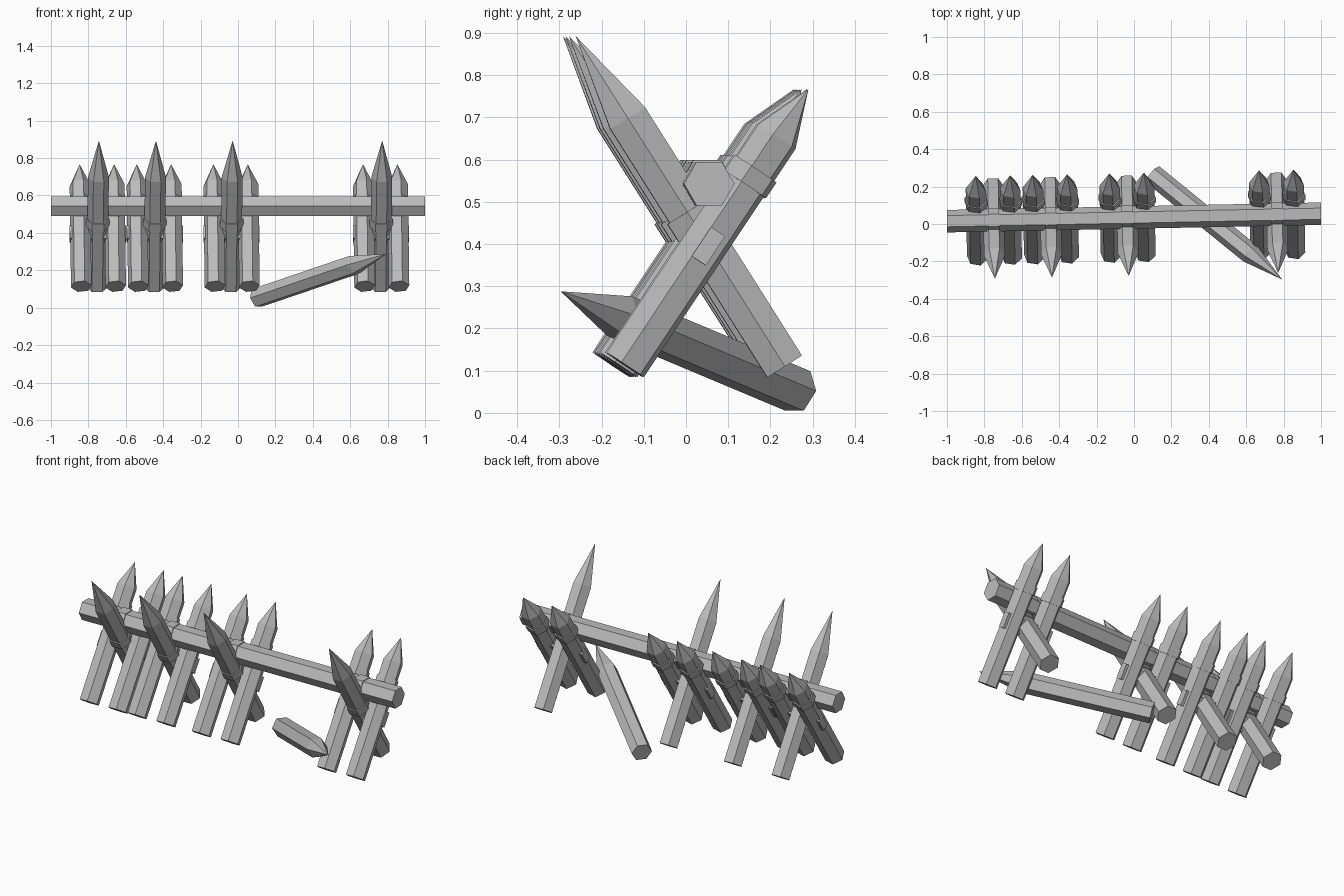
import bpy, bmesh, math
from mathutils import Matrix, Vector

cube = bpy.data.objects.get("Cube")
if cube:
    bpy.data.objects.remove(cube)

grey = bpy.data.materials.new("weathered grey wood")
grey.use_nodes = True
color = (0.5, 0.5, 0.5, 1)
grey.diffuse_color = color
grey.node_tree.nodes["Principled BSDF"].inputs["Base Color"].default_value = color

RADIUS = 0.056
# The barricade is turned slightly around the vertical
TURN = Matrix.Translation((0, 0.035, 0)) @ Matrix.Rotation(0.02, 4, 'Z')


def hex_log(name, start, end, radius=RADIUS, point=0.0, roll=0.0, frame=TURN):
    """Six-sided log from start to end, with an optional sharpened point."""
    start, end = Vector(start), Vector(end)
    axis = (end - start).normalized()
    side = axis.cross(Vector((0, 0, 1))).normalized()
    up = side.cross(axis)
    bm = bmesh.new()

    def ring(center):
        angles = [roll + i * math.tau / 6 for i in range(6)]
        return [bm.verts.new(center + radius * (side * math.cos(a) + up * math.sin(a)))
                for a in angles]

    low, high = ring(start), ring(end - axis * point)
    bm.faces.new(low)
    tip = bm.verts.new(end) if point else None
    if not point:
        bm.faces.new(high)
    for i in range(6):
        j = (i + 1) % 6
        bm.faces.new((low[i], low[j], high[j], high[i]))
        if tip:
            bm.faces.new((high[i], high[j], tip))
    return finish(name, bm, frame)


def finish(name, bm, frame):
    bmesh.ops.recalc_face_normals(bm, faces=bm.faces)
    mesh = bpy.data.meshes.new(name)
    bm.to_mesh(mesh)
    bm.free()
    mesh.materials.append(grey)
    obj = bpy.data.objects.new(name, mesh)
    obj.matrix_world = frame
    bpy.context.collection.objects.link(obj)
    return obj


def band(name, start, end, height, length, roll=0.0):
    """Short collar around a log, centred at the given height."""
    start, end = Vector(start), Vector(end)
    middle = start.lerp(end, (height - start.z) / (end.z - start.z))
    half = (end - start).normalized() * length / 2
    hex_log(name, middle - half, middle + half, RADIUS * 1.12, roll=roll)


# Long horizontal beam
hex_log("beam", (-1, 0, 0.543), (1, 0, 0.543), 0.06)

# Four groups: one long stake leaning forward, two short ones leaning back
for n, x in enumerate((-0.75, -0.445, -0.035, 0.765), 1):
    foot, tip = (x, 0.183, 0.11), (x, -0.312, 0.893)
    hex_log(f"front_stake_{n}", foot, tip, point=0.23)
    band(f"front_stake_band_{n}", foot, tip, 0.455, 0.05)
    hex_log(f"beam_band_{n}", (x - 0.03, 0, 0.543), (x + 0.03, 0, 0.543), 0.065)

    for label, s in (("right", -1), ("left", 1)):
        px = x + s * 0.092
        foot, tip = (px, -0.196, 0.114), (px, 0.238, 0.767)
        roll = math.radians(12)
        hex_log(f"{label}_back_stake_{n}", foot, tip, point=0.135, roll=roll)
        band(f"{label}_back_stake_band_{n}", foot, tip, 0.56, 0.045, roll)

    # Cross peg through the point where the stakes meet
    bm = bmesh.new()
    bmesh.ops.create_cube(bm, size=1)
    bmesh.ops.scale(bm, vec=(0.3, 0.04, 0.083), verts=bm.verts)
    lean = Matrix.Translation((x, 0, 0.395)) @ Matrix.Rotation(-0.587, 4, 'X')
    finish(f"cross_peg_{n}", bm, TURN @ lean)

# Loose stake lying against the barricade
hex_log("fallen_stake", (0.1, 0.265, 0.052), (0.793, -0.297, 0.288),
        point=0.23, frame=Matrix.Identity(4))
